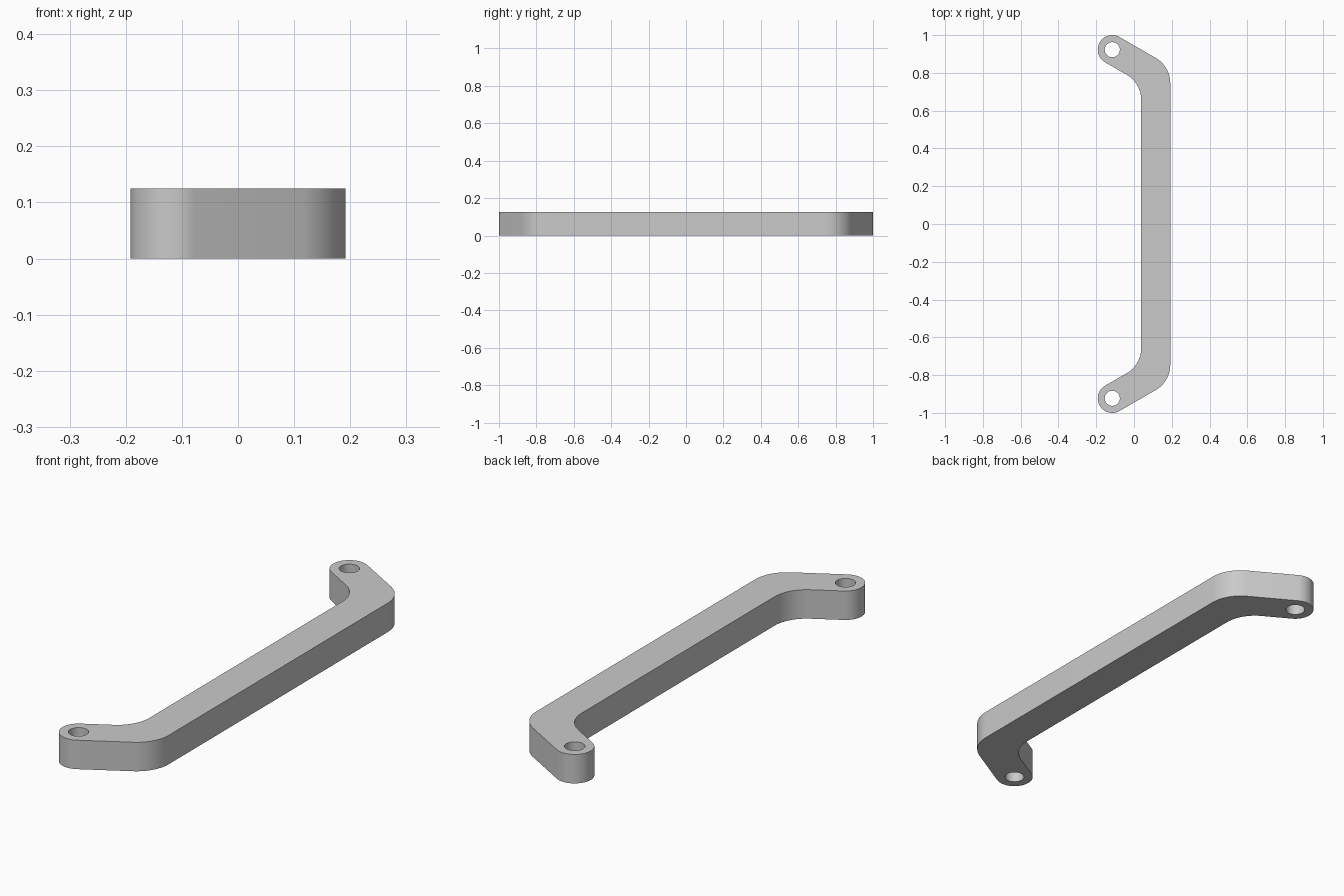
import bpy
import bmesh
from math import cos, sin, tan, pi, radians
from mathutils import Vector

cube = bpy.data.objects.get("Cube")
if cube:
    bpy.data.objects.remove(cube, do_unlink=True)

HEIGHT = 0.125
R = 0.077            # half width of the bar and radius of its ends
HOLE_R = 0.04
BEND_R = 2 * R       # fillet radius of the bends
EYE = Vector((-0.115, 1 - R))
BAR_X = -EYE.x
TILT = radians(30)   # slope of the end arms

grey = bpy.data.materials.new("grey_metal")
grey.use_nodes = True
grey.diffuse_color = (0.59, 0.59, 0.59, 1)
grey.node_tree.nodes["Principled BSDF"].inputs["Base Color"].default_value = grey.diffuse_color


def arc(centre, radius, start, end, steps):
    return [Vector((centre.x + radius * cos(start + (end - start) * i / steps),
                    centre.y + radius * sin(start + (end - start) * i / steps)))
            for i in range(steps + 1)]


def bend(side):
    """Fillet where an arm edge meets a bar edge; side is 1 outside, -1 inside."""
    normal = Vector((sin(TILT), cos(TILT)))
    edge = EYE + normal * R * side
    x = BAR_X + R * side
    corner_y = edge.y - (x - edge.x) * tan(TILT)
    tangent_y = corner_y - BEND_R * tan((pi / 2 - TILT) / 2)
    if side > 0:
        return arc(Vector((x - BEND_R, tangent_y)), BEND_R, 0, pi / 2 - TILT, 16)
    # The inner edge keeps its centre on the same side of the bar
    return arc(Vector((x - BEND_R, tangent_y)), BEND_R, pi / 2 - TILT, 0, 16)


def prism(name, outline, z0, z1):
    bm = bmesh.new()
    face = bm.faces.new([bm.verts.new((p.x, p.y, z0)) for p in outline])
    top = bmesh.ops.extrude_face_region(bm, geom=[face])["geom"]
    bmesh.ops.translate(bm, vec=(0, 0, z1 - z0),
                        verts=[v for v in top if isinstance(v, bmesh.types.BMVert)])
    bmesh.ops.recalc_face_normals(bm, faces=bm.faces)
    mesh = bpy.data.meshes.new(name)
    bm.to_mesh(mesh)
    bm.free()
    mesh.materials.append(grey)
    obj = bpy.data.objects.new(name, mesh)
    bpy.context.collection.objects.link(obj)
    return obj


# Handle outline: upper half counterclockwise, then its mirror image
half = bend(1) + arc(EYE, R, pi / 2 - TILT, 3 * pi / 2 - TILT, 32) + bend(-1)
outline = half + [Vector((p.x, -p.y)) for p in reversed(half)]
handle = prism("handle", outline, 0, HEIGHT)

# Screw holes through both ends
for label, sign in (("back", 1), ("front", -1)):
    ring = arc(Vector((EYE.x, EYE.y * sign)), HOLE_R, 0, 2 * pi, 48)[:-1]
    cutter = prism(label + "_hole_cutter", ring, -0.1, HEIGHT + 0.1)
    cutter.hide_render = True
    cutter.hide_viewport = True
    cut = handle.modifiers.new(label + "_hole", "BOOLEAN")
    cut.operation = "DIFFERENCE"
    cut.solver = "EXACT"
    cut.object = cutter

# Bake the holes, drop the cutters and smooth the curved walls
bpy.context.view_layer.update()
baked = bpy.data.meshes.new_from_object(
    handle.evaluated_get(bpy.context.evaluated_depsgraph_get()))
handle.modifiers.clear()
handle.data = baked
for label in ("back", "front"):
    bpy.data.objects.remove(bpy.data.objects[label + "_hole_cutter"], do_unlink=True)
bpy.ops.object.select_all(action="DESELECT")
handle.select_set(True)
bpy.context.view_layer.objects.active = handle
bpy.ops.object.shade_smooth_by_angle(angle=radians(30))
